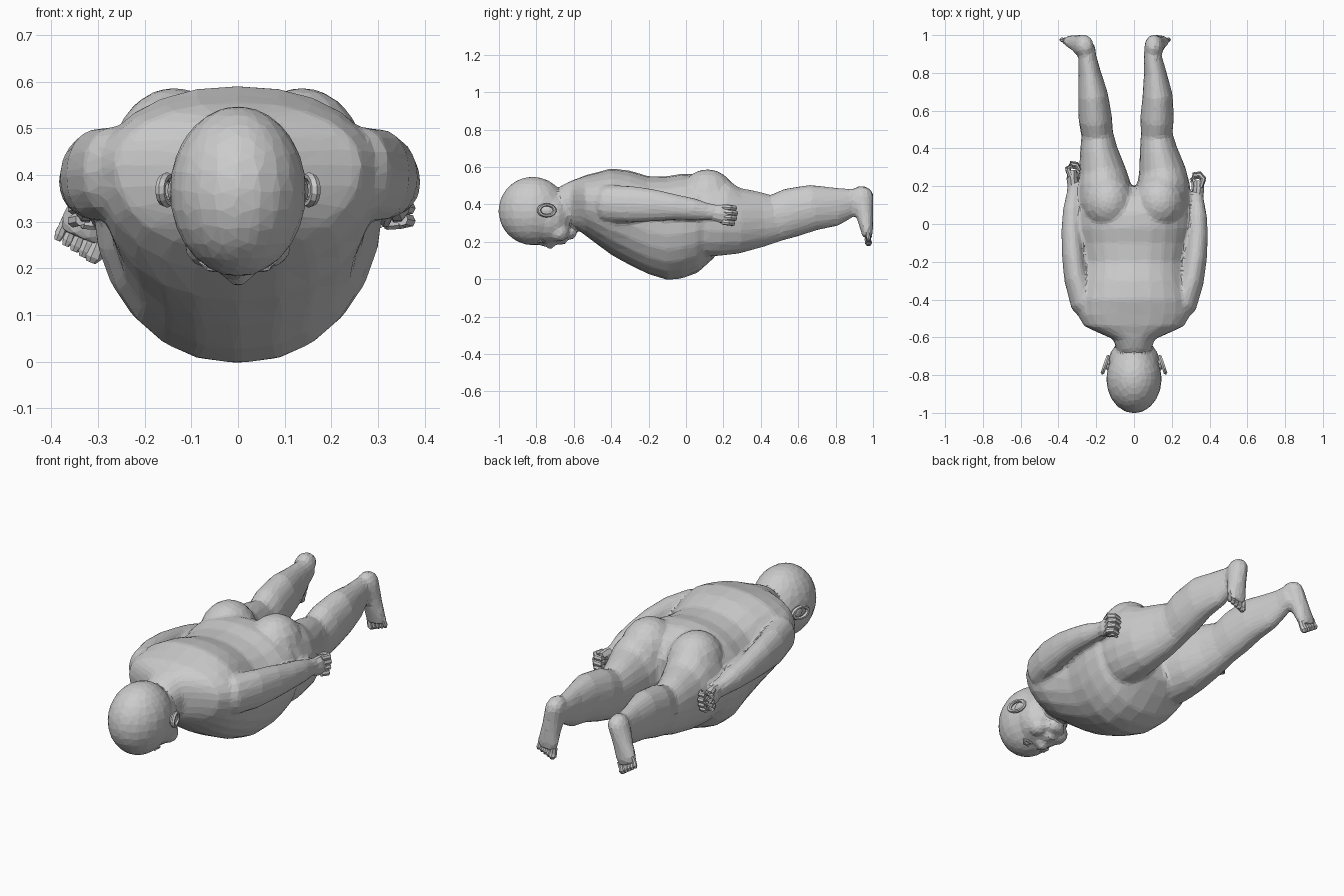
import bpy, bmesh, math
from mathutils import Vector, Matrix


def bridge(bm, loops):
    """Skin a list of vertex loops and cap both ends."""
    for a, b in zip(loops, loops[1:]):
        n = len(a)
        for i in range(n):
            bm.faces.new((a[i], a[(i + 1) % n], b[(i + 1) % n], b[i]))
    bm.faces.new(loops[0][::-1])
    bm.faces.new(loops[-1])


def tube(bm, pts, n=14):
    """Limb through (x, y, z, side radius, depth radius) stations."""
    cs = [Vector(p[:3]) for p in pts]
    loops = []
    for i, p in enumerate(pts):
        t = (cs[min(i + 1, len(cs) - 1)] - cs[max(i - 1, 0)]).normalized()
        ref = Vector((1, 0, 0)) if abs(t.x) < 0.8 else Vector((0, 1, 0))
        s = (ref - t * t.dot(ref)).normalized()
        u = t.cross(s)
        loops.append([bm.verts.new(cs[i] + s * p[3] * math.cos(a) + u * p[4] * math.sin(a))
                      for a in (2 * math.pi * k / n for k in range(n))])
    bridge(bm, loops)


def blob(bm, c, r, seg=16, rings=10):
    bmesh.ops.create_uvsphere(bm, u_segments=seg, v_segments=rings, radius=1,
                              matrix=Matrix.Translation(c) @ Matrix.Diagonal((*r, 1)))


def finish(bm, name):
    bmesh.ops.recalc_face_normals(bm, faces=bm.faces)
    me = bpy.data.meshes.new(name)
    bm.to_mesh(me)
    bm.free()
    ob = bpy.data.objects.new(name, me)
    bpy.context.collection.objects.link(ob)
    return ob


def side_pts(pts, s, dx=0, dy=0):
    return [(s * (p[0] + dx), p[1] + dy, *p[2:]) for p in pts]


body = bmesh.new()

# Torso: y, bottom, top, half width
torso = [(-.67, .27, .50, .09), (-.61, .28, .528, .11), (-.575, .26, .54, .19),
         (-.54, .235, .555, .265), (-.48, .19, .57, .3), (-.4, .13, .592, .305),
         (-.3, .075, .58, .285), (-.2, .026, .55, .275), (-.1, -.004, .55, .295),
         (-.02, .004, .565, .31), (.06, .033, .56, .31), (.14, .105, .525, .28),
         (.2, .17, .44, .22)]
loops = []
for y, lo, hi, w in torso:
    zw = lo + .58 * (hi - lo)
    ring = []
    for k in range(24):
        c, s = math.cos(k * math.pi / 12), math.sin(k * math.pi / 12)
        ring.append(body.verts.new((math.copysign(abs(c) ** .9, c) * w, y,
                                    zw + s * ((hi - zw) if s > 0 else (zw - lo)))))
    loops.append(ring)
bridge(body, loops)

# Head: skull, jaw, chin, nose, lips, cheeks
blob(body, (0, -.82, .365), (.147, .183, .183), 20, 14)
blob(body, (0, -.73, .335), (.137, .125, .15))
blob(body, (0, -.62, .245), (.055, .035, .035))
blob(body, (0, -.725, .188), (.03, .026, .028))
blob(body, (0, -.75, .192), (.016, .045, .018))
for y in (-.675, -.652):
    blob(body, (0, y, .203), (.036, .012, .02))

# Legs: right-side stations; x centres differ between the two legs
leg_yz = [(0, .32, .12, .19), (.12, .335, .145, .215), (.2, .325, .142, .205),
          (.28, .312, .125, .178), (.4, .32, .098, .15), (.48, .327, .084, .127),
          (.56, .355, .089, .133), (.68, .383, .08, .124), (.8, .388, .06, .104),
          (.88, .41, .049, .077), (.94, .425, .044, .06)]
leg_x = {1: (.15, .155, .155, .15, .128, .12, .122, .125, .112, .1, .098),
         -1: (.15, .155, .158, .168, .188, .195, .205, .217, .235, .247, .25)}
for s in (1, -1):
    tube(body, [(s * x, *p) for x, p in zip(leg_x[s], leg_yz)], 18)
    blob(body, (s * .137, .115, .425), (.137, .155, .163))
    blob(body, (s * .065, -.68, .25), (.05, .055, .05))

# Arms lying along the flanks
arm = [(.2, -.48, .41, .07, .08), (.262, -.42, .405, .075, .1), (.305, -.3, .4, .066, .1),
       (.326, -.18, .395, .06, .088), (.337, -.06, .385, .055, .07), (.337, .04, .373, .05, .06),
       (.335, .12, .36, .036, .046), (.335, .17, .355, .032, .042)]
tube(body, arm)
tube(body, [(-x + (i - 2) * .0035, y + i * .007, *r) for i, (x, y, *r) in enumerate(arm)])

# Feet: heel to ball, hanging from the ankles, with toes fanned across the end
foot = [(-.03, .948, .02, .025), (.04, .945, .04, .05), (.15, .943, .05, .06), (.3, .943, .05, .06),
        (.6, .957, .05, .045), (.85, .967, .056, .034), (1, .97, .05, .026)]
for s, hx, tx, tz, side in ((1, .098, .138, .225, "right"), (-1, .247, .338, .265, "left")):
    tube(body, [(s * (hx + (tx - hx) * f), y, .485 + (tz - .485) * f, a, b)
                for f, y, a, b in foot], 12)
    toes = bmesh.new()
    d = Vector((tx - hx, 0, tz - .485)).normalized()
    out = Vector((-d.z, 0, d.x))
    for i in range(5):
        r = (.018, .014, .013, .012, .011)[i]
        base = Vector((tx, .972, tz)) + out * (-.04 + i * .021) - d * (i * .004)
        pts = []
        for f, q in ((-.02, .9), (.008, .95), (.026, 1.1), (.04, .6)):
            v = base + d * f
            pts.append((s * v.x, v.y + (.004 if f > .01 else 0), v.z, r * q, r * q))
        tube(toes, pts, 7)
    finish(toes, side + "_toes")

# Blend the parts into one skin, then reduce it to flat triangles
skin = finish(body, "body")
m = skin.modifiers.new("blend", 'REMESH')
m.mode, m.voxel_size = 'VOXEL', .011
m = skin.modifiers.new("soften", 'SMOOTH')
m.factor, m.iterations = .5, 6
m = skin.modifiers.new("facets", 'DECIMATE')
m.ratio = .08

for s, side in ((1, "right"), (-1, "left")):
    # Hand: palm, four curled fingers and a thumb
    bm = bmesh.new()
    dx, dy = (0, 0) if s > 0 else (-.015, .055)
    tube(bm, side_pts([(.335, .13, .357, .029, .038), (.342, .185, .35, .03, .05),
                       (.342, .225, .345, .026, .05)], s, dx, dy), 10)
    for i in range(4):
        z = .386 - i * .027
        k = (.004, .01, .005, -.006)[i]
        tube(bm, side_pts([(.352, .195, z, .013, .014), (.366, .235 + k, z - .003, .015, .015),
                           (.348, .256 + k, z - .006, .014, .015),
                           (.318, .252 + k, z - .009, .013, .014),
                           (.303, .225 + k, z - .01, .01, .01)], s, dx, dy), 7)
    tube(bm, side_pts([(.33, .155, .335, .016, .016), (.318, .19, .315, .016, .016),
                       (.315, .225, .30, .013, .013), (.315, .24, .296, .006, .006)], s, dx, dy), 7)
    finish(bm, side + "_hand")

    # Ear: rim and inner bowl, swung out from the head
    bpy.ops.mesh.primitive_torus_add(major_segments=14, minor_segments=6, major_radius=.04,
                                     minor_radius=.011, location=(s * .152, -.745, .368),
                                     rotation=(0, math.pi / 2, s * .33))
    ear = bpy.context.object
    ear.name = side + "_ear"
    ear.scale = (.75, 1.1, 1)
    bm = bmesh.new()
    blob(bm, (s * .138, -.742, .366), (.014, .036, .026), 10, 6)
    finish(bm, side + "_ear_bowl")

    # Eye: ball between two lids
    bm = bmesh.new()
    blob(bm, (s * .054, -.775, .212), (.022, .017, .02), 10, 8)
    for y in (-.789, -.761):
        tube(bm, [(s * .03, -.775, .207, .005, .005), (s * .042, y, .198, .007, .007),
                  (s * .064, y, .201, .007, .007), (s * .08, -.775, .215, .005, .005)], 6)
    finish(bm, side + "_eye")
